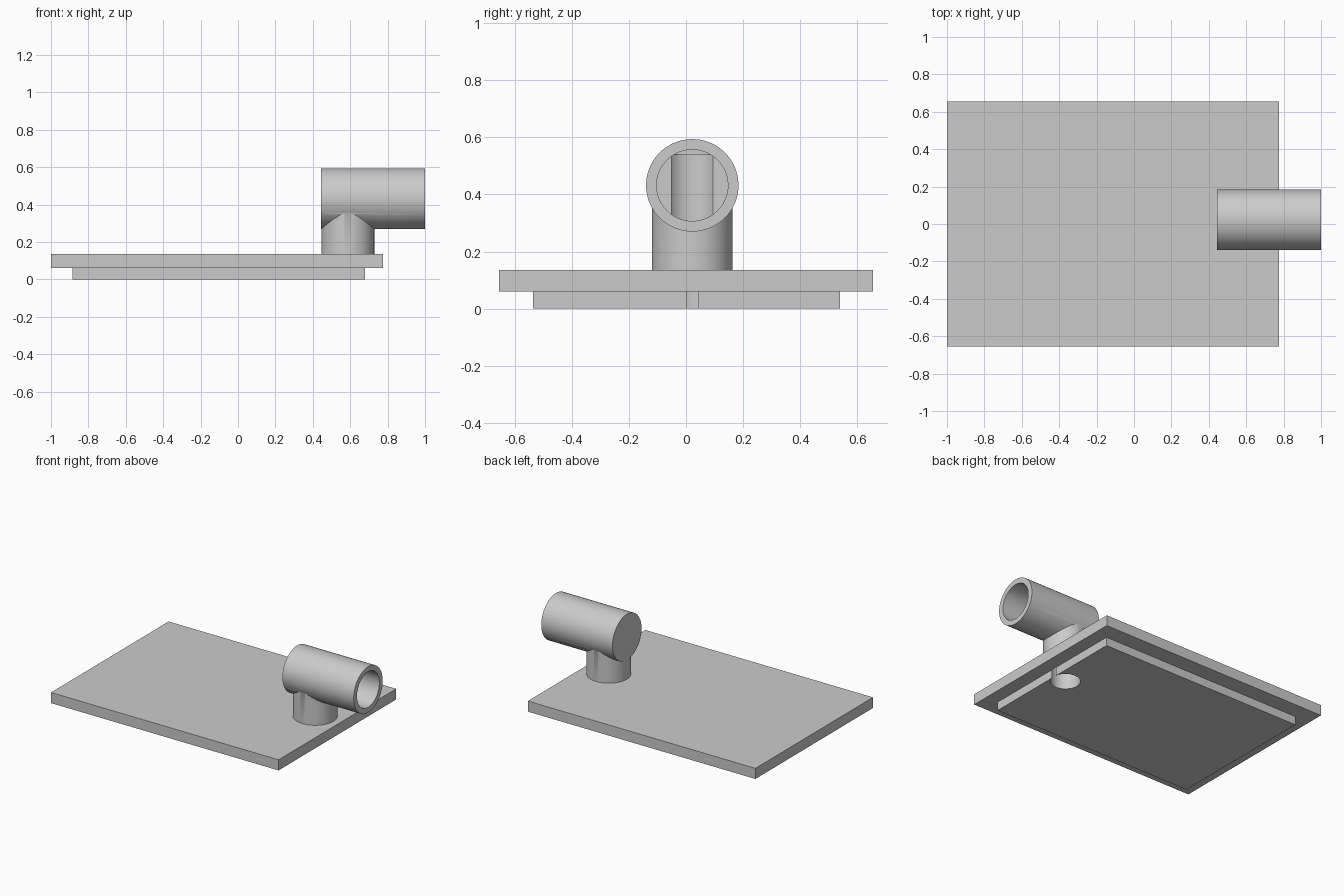
import bpy, math
from mathutils import Vector

cube = bpy.data.objects.get("Cube")
if cube:
    bpy.data.objects.remove(cube, do_unlink=True)

grey = bpy.data.materials.new("light grey")
grey.use_nodes = True
grey.diffuse_color = (0.6, 0.6, 0.6, 1)
grey.node_tree.nodes["Principled BSDF"].inputs["Base Color"].default_value = (0.6, 0.6, 0.6, 1)

PORT_X, PORT_Y, PIPE_Z = 0.587, 0.022, 0.432


def slab(name, low, high):
    low, high = Vector(low), Vector(high)
    bpy.ops.mesh.primitive_cube_add(size=1, location=(low + high) / 2)
    ob = bpy.context.object
    ob.name = name
    ob.scale = high - low
    bpy.ops.object.transform_apply(location=False, rotation=False, scale=True)
    ob.data.materials.append(grey)
    return ob


def tube(name, axis, radius, start, end):
    """Solid cylinder along x at pipe height, or along z at the port."""
    mid = (start + end) / 2
    along_x = axis == "x"
    bpy.ops.mesh.primitive_cylinder_add(
        vertices=96, radius=radius, depth=end - start,
        location=(mid, PORT_Y, PIPE_Z) if along_x else (PORT_X, PORT_Y, mid),
        rotation=(0, math.pi / 2 if along_x else 0, 0))
    ob = bpy.context.object
    ob.name = name
    ob.data.materials.append(grey)
    return ob


def combine(ob, other, operation):
    mod = ob.modifiers.new(operation.lower(), "BOOLEAN")
    mod.operation, mod.solver, mod.object = operation, "EXACT", other
    bpy.context.view_layer.objects.active = ob
    bpy.ops.object.modifier_apply(modifier=mod.name)


# Stepped plate
plate = slab("top_plate", (-1, -0.655, 0.06), (0.775, 0.655, 0.135))
insert = slab("lower_insert", (-0.885, -0.537, 0), (0.68, 0.539, 0.06))

# Elbow: horizontal pipe joined to a short upright
elbow = tube("elbow_pipe", "x", 0.162, 0.445, 1.0)
upright = tube("upright_helper", "z", 0.1415, 0.135, PIPE_Z)
combine(elbow, upright, "UNION")

# Side bore and vertical channel
bore = tube("bore_cutter", "x", 0.125, 0.525, 1.1)
channel = tube("channel_cutter", "z", 0.095, -0.1, 0.54)
combine(elbow, bore, "DIFFERENCE")
for part in (elbow, plate, insert):
    combine(part, channel, "DIFFERENCE")

for helper in (upright, bore, channel):
    bpy.data.objects.remove(helper, do_unlink=True)

# Smooth round walls, crisp edges
for part in (elbow, plate, insert):
    bpy.ops.object.select_all(action="DESELECT")
    part.select_set(True)
    bpy.context.view_layer.objects.active = part
    bpy.ops.object.shade_smooth_by_angle(angle=math.radians(30))
